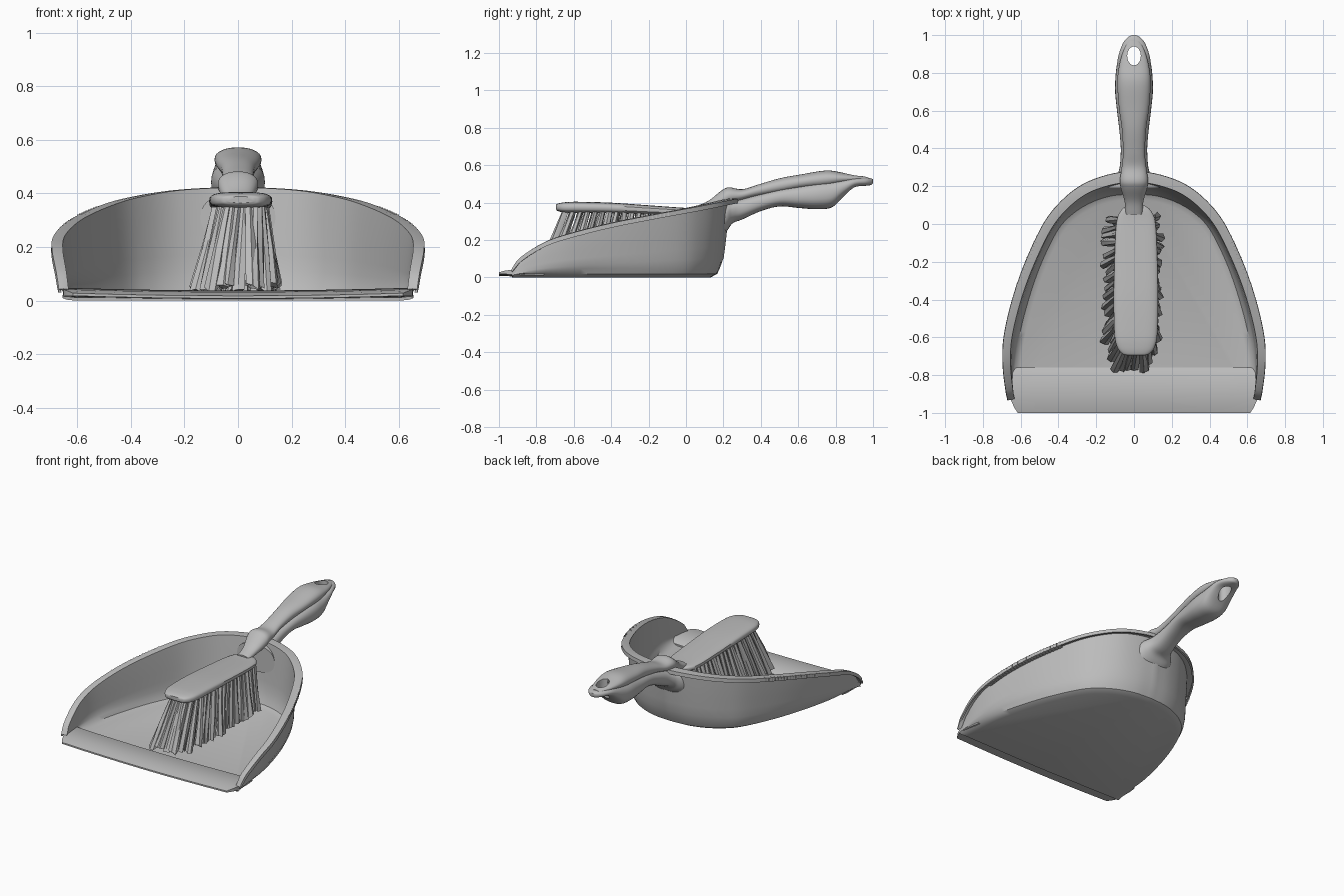
import bpy, bmesh, math, random
from mathutils import Vector

random.seed(4)
if "Cube" in bpy.data.objects:
    bpy.data.objects.remove(bpy.data.objects["Cube"])

GREY = (0.5, 0.5, 0.5, 1)
mat = bpy.data.materials.new("grey plastic")
mat.use_nodes = True
mat.diffuse_color = GREY
mat.node_tree.nodes["Principled BSDF"].inputs["Base Color"].default_value = GREY


def finish(bm, name, mods=(), angle=35):
    """Turn a bmesh into a named, shaded object with its modifiers applied."""
    bmesh.ops.recalc_face_normals(bm, faces=bm.faces)
    me = bpy.data.meshes.new(name)
    bm.to_mesh(me)
    bm.free()
    me.materials.append(mat)
    ob = bpy.data.objects.new(name, me)
    bpy.context.collection.objects.link(ob)
    bpy.ops.object.select_all(action='DESELECT')
    ob.select_set(True)
    bpy.context.view_layer.objects.active = ob
    for kind, settings in mods:
        m = ob.modifiers.new(kind.title(), kind)
        for key, value in settings.items():
            setattr(m, key, value)
        bpy.ops.object.modifier_apply(modifier=m.name)
    bpy.ops.object.shade_smooth_by_angle(angle=math.radians(angle))
    return ob


def smooth_path(points, steps=5):
    """Catmull-Rom curve through points of any dimension."""
    pts = [Vector(p) for p in points]
    pts = [2 * pts[0] - pts[1]] + pts + [2 * pts[-1] - pts[-2]]
    out = []
    for a, b, c, d in zip(pts, pts[1:], pts[2:], pts[3:]):
        for i in range(steps):
            t = i / steps
            out.append(0.5 * (2 * b + (c - a) * t + (2 * a - 5 * b + 4 * c - d) * t * t
                              + (3 * b - a - 3 * c + d) * t ** 3))
    return out + [pts[-2]]


def bridge(bm, rings, closed=True):
    n = len(rings[0])
    for a, b in zip(rings, rings[1:]):
        for i in range(n if closed else n - 1):
            j = (i + 1) % n
            bm.faces.new((a[i], a[j], b[j], b[i]))


def loft(name, sections, power=2.0, x0=0.0, mods=()):
    """Rounded body along y; each section is (y, bottom, top, half width)."""
    bm = bmesh.new()
    rings = []
    for y, lo, hi, w in smooth_path(sections):
        ring = []
        for i in range(28):
            a = math.tau * i / 28
            c, s = math.cos(a), math.sin(a)
            x = math.copysign(abs(c) ** (2 / power), c) * w
            z = math.copysign(abs(s) ** (2 / power), s) * (hi - lo) / 2
            ring.append(bm.verts.new((x0 + x, y, (lo + hi) / 2 + z)))
        rings.append(ring)
    bridge(bm, rings)
    bm.faces.new(rings[0])
    bm.faces.new(rings[-1])
    return finish(bm, name, mods)


# Dustpan: left half swept along the rim, then mirrored and thickened
rim = smooth_path([(.665, -.93, .035), (.675, -.88, .10), (.69, -.75, .18), (.685, -.6, .23),
                   (.64, -.4, .28), (.57, -.2, .32), (.475, 0, .357), (.38, .12, .38),
                   (.27, .205, .398), (.14, .255, .408), (0, .28, .412)])
base = smooth_path([(.65, -.93), (.648, -.88), (.645, -.75), (.625, -.6), (.575, -.4), (.505, -.2),
                    (.415, -.02), (.33, .07), (.23, .13), (.12, .165), (0, .175)])


def outward(i):
    if i == len(rim) - 1:
        return Vector((0, 1, 0))
    d = rim[i + 1] - rim[max(i - 1, 0)]
    return Vector((d.y, -d.x, 0)).normalized()


bm = bmesh.new()
stations = []
for i, (r, b) in enumerate(zip(rim, base)):
    n = outward(i)
    b = Vector((b.x, b.y, 0))
    lip = 0.028 + 0.022 * i / len(rim)
    top = r - n * lip
    h = r.z
    wall = [r - Vector((0, 0, min(.02, h * .3))), r, r - n * lip * .5, top]
    for v in (.8, .6, .4, .25):
        p = b.lerp(top, v ** .7)
        p.z = max(h * v, min(.05, h * .2))
        wall.append(p)
    wall += [b + Vector((0, 0, min(.045, h * .18))),
             b - n * .012 + Vector((0, 0, min(.018, h * .1))), b - n * .045]
    for p in wall:
        if i == len(rim) - 1:
            p.x = 0
    stations.append([bm.verts.new(p) for p in wall])
bridge(bm, stations, closed=False)
bm.faces.new([s[-1] for s in stations] + [bm.verts.new((0, -.93, 0))])
bmesh.ops.translate(bm, verts=bm.verts, vec=(0, 0, .006))
finish(bm, "dustpan_body", [
    ('MIRROR', {"use_axis": (True, False, False), "merge_threshold": .002}),
    ('SOLIDIFY', {"thickness": .012, "offset": 0})])

# Sloping front lip of the pan
bm = bmesh.new()
rings = []
for y, w, lo, hi in ((-1, .615, .008, .018), (-.97, .635, .008, .026), (-.93, .652, .006, .032),
                     (-.8, .645, .002, .038), (-.76, .64, .002, .014)):
    ring = []
    for z, side in ((hi, 1), (lo, -1)):
        for k in range(9):
            u = side * (k / 4 - 1)
            ring.append(bm.verts.new((u * w, y, z + .01 * u * u)))
    rings.append(ring)
bridge(bm, rings)
bm.faces.new(rings[0])
bm.faces.new(rings[-1])
finish(bm, "dustpan_front_lip")

# Comb teeth along both side rims
bm = bmesh.new()
for i in range(len(rim) - 1):
    for f in (.25, .75):
        p = rim[i].lerp(rim[i + 1], f)
        if -.62 < p.y < -.1:
            n = outward(i)
            for side in (-1, 1):
                made = bmesh.ops.create_cube(bm, size=1)["verts"]
                for v in made:
                    q = p - n * (.014 - v.co.x * .034)
                    slope = .008 + v.co.y * .012
                    v.co = Vector((side * q.x, q.y + v.co.y * .026, q.z + (slope if v.co.z > 0 else -.012)))
finish(bm, "comb_teeth", angle=20)

# Hanging hole cutter shared by both handles
bm = bmesh.new()
bmesh.ops.create_cone(bm, cap_ends=True, segments=32, radius1=1, radius2=1, depth=1)
for v in bm.verts:
    v.co = (v.co.x * .036, v.co.y * .05 + .89, v.co.z * .4 + .5)
cutter = finish(bm, "hole_cutter")
cutter.hide_render = True
hole = [('BOOLEAN', {"operation": 'DIFFERENCE', "object": cutter, "solver": 'EXACT'})]

# Pan handle below, brush handle resting on it
loft("dustpan_handle", [(.19, .22, .40, .14), (.22, .25, .405, .12), (.25, .29, .41, .095), (.3, .31, .425, .076),
                        (.4, .355, .45, .07), (.5, .38, .475, .078), (.6, .372, .495, .09),
                        (.7, .365, .515, .1), (.78, .375, .525, .098), (.84, .43, .53, .091),
                        (.9, .48, .535, .08), (.96, .49, .535, .057), (.99, .495, .53, .03),
                        (1, .505, .525, .01)], 2.4, 0, hole)
loft("brush_handle", [(.05, .335, .38, .045), (.12, .35, .41, .05), (.19, .37, .465, .07),
                      (.23, .39, .482, .075), (.3, .41, .472, .065), (.38, .43, .495, .058),
                      (.5, .45, .53, .064), (.62, .47, .552, .08), (.75, .48, .572, .088),
                      (.84, .5, .56, .078), (.92, .51, .546, .055), (.97, .515, .537, .03)], 2.2, 0, hole)
bpy.data.objects.remove(cutter)

# Brush head
loft("brush_head", [(-.695, .365, .388, .05), (-.685, .355, .395, .075), (-.65, .347, .402, .1),
                    (-.58, .345, .405, .114), (-.4, .343, .4, .118), (-.2, .336, .386, .115),
                    (0, .33, .372, .105), (.07, .33, .37, .08), (.1, .337, .365, .045)], 3.2, .01)

# Bristles: rows of ragged tufts that flare towards the floor
bm = bmesh.new()
ROWS, COLS, SIDES = 18, 6, 6
for r in range(ROWS):
    for c in range(COLS):
        f = r / (ROWS - 1)
        u = 2 * c / (COLS - 1) - 1
        round_off = min(1, .6 + 2.5 * f)
        jitter = lambda s: random.uniform(-s, s)
        top = Vector((.01 + u * .088 * round_off, -.645 + .67 * f, .35))
        low = Vector((-.01 + u * .135 * round_off + jitter(.014), -.755 + .78 * f + jitter(.015),
                      .045 + jitter(.014)))
        turn = jitter(3)
        rings = []
        for t, radius in ((0, .016), (.5, .02), (1, .024)):
            mid = top.lerp(low, t)
            ring = []
            for k in range(SIDES):
                a = turn + math.tau * k / SIDES
                rad = radius * random.uniform(.6, 1.25)
                ring.append(bm.verts.new(mid + Vector((math.cos(a) * rad, math.sin(a) * rad,
                                                       jitter(.012) * t))))
            rings.append(ring)
        bridge(bm, rings)
        bm.faces.new(rings[0])
        bm.faces.new(rings[-1])
finish(bm, "bristles", angle=25)
